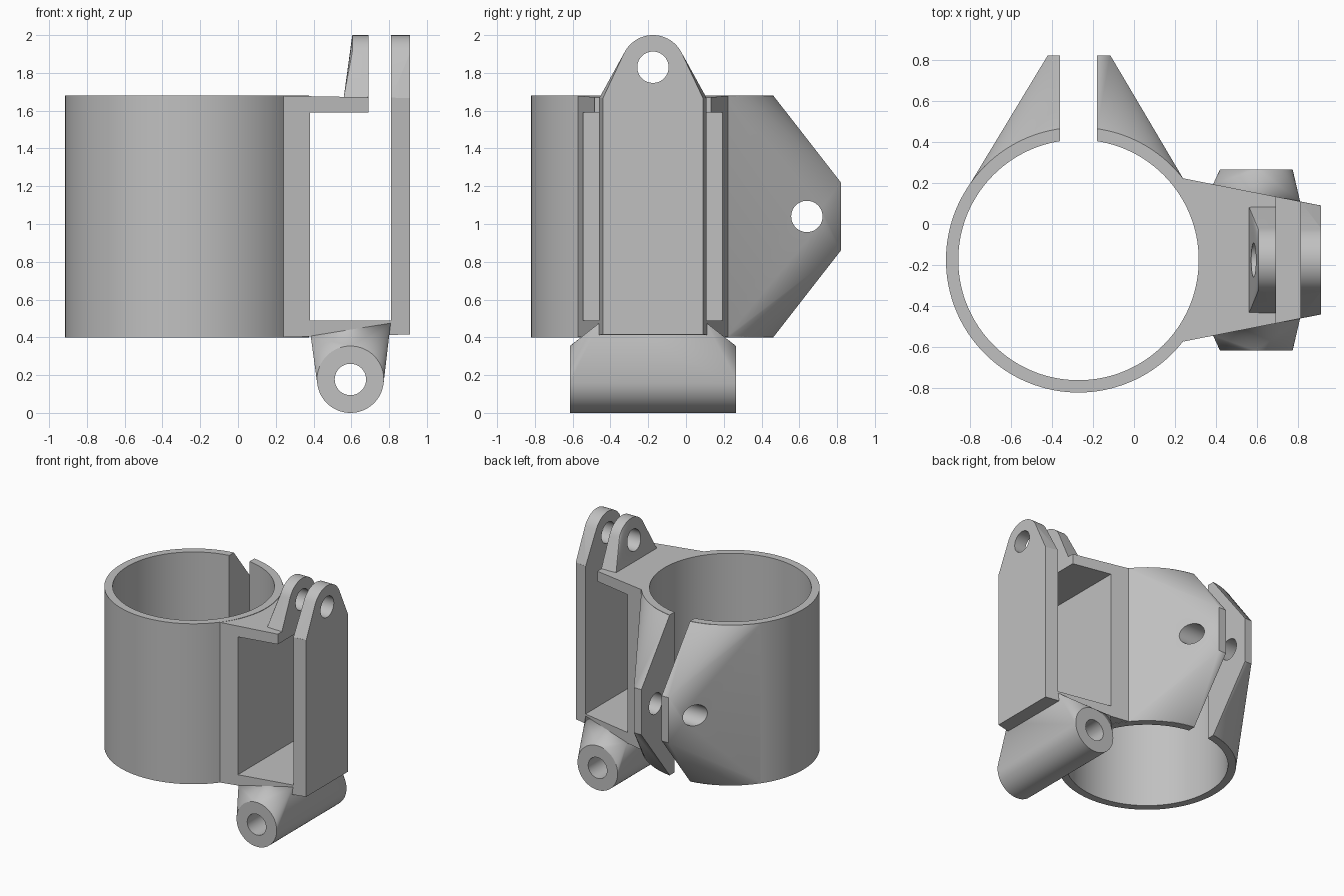
import bpy, bmesh, math

if "Cube" in bpy.data.objects:
    bpy.data.objects.remove(bpy.data.objects["Cube"], do_unlink=True)

grey = bpy.data.materials.new("plain grey")
grey.use_nodes = True
COLOUR = (0.53, 0.53, 0.53, 1)
grey.diffuse_color = COLOUR
grey.node_tree.nodes["Principled BSDF"].inputs["Base Color"].default_value = COLOUR

CX, CY = -0.27, -0.175        # ring axis (CY is also the bracket's middle plane)
R_OUT, R_IN = 0.645, 0.585
Z0, Z1 = 0.40, 1.68
HOLE = 0.083                  # bolt hole radius


def hull(name, points):
    """Solid convex hull of a set of points."""
    bm = bmesh.new()
    for p in points:
        bm.verts.new(p)
    res = bmesh.ops.convex_hull(bm, input=bm.verts[:])
    junk = {v for v in res["geom_interior"] + res["geom_unused"]
            if isinstance(v, bmesh.types.BMVert)}
    bmesh.ops.delete(bm, geom=list(junk), context='VERTS')
    bmesh.ops.dissolve_limit(bm, angle_limit=math.radians(0.2),
                             verts=bm.verts[:], edges=bm.edges[:])
    bmesh.ops.recalc_face_normals(bm, faces=bm.faces[:])
    me = bpy.data.meshes.new(name)
    bm.to_mesh(me)
    bm.free()
    me.materials.append(grey)
    ob = bpy.data.objects.new(name, me)
    bpy.context.collection.objects.link(ob)
    return ob


def disc(axis, a, b, r, lo, hi, n=64):
    """Points of two circles, at lo and hi along an axis, centred on (a, b)."""
    pts = []
    for i in range(n):
        t = 2 * math.pi * i / n
        u, v = a + r * math.cos(t), b + r * math.sin(t)
        for w in (lo, hi):
            pts.append({'x': (w, u, v), 'y': (u, w, v), 'z': (u, v, w)}[axis])
    return pts


def box(x0, x1, y0, y1, z0, z1):
    return [(x, y, z) for x in (x0, x1) for y in (y0, y1) for z in (z0, z1)]


def cut(ob, *cutters):
    """Subtract hulls from a part, then smooth its curved faces."""
    bpy.ops.object.select_all(action='DESELECT')
    bpy.context.view_layer.objects.active = ob
    ob.select_set(True)
    for pts in cutters:
        tool = hull("cutter", pts)
        tool.hide_render = True
        mod = ob.modifiers.new("cut", 'BOOLEAN')
        mod.operation, mod.solver, mod.object = 'DIFFERENCE', 'EXACT', tool
        bpy.ops.object.modifier_apply(modifier=mod.name)
        bpy.data.objects.remove(tool, do_unlink=True)
    bpy.ops.object.shade_smooth_by_angle(angle=math.radians(25))


def half_width(x):
    """Half depth of the tapering bracket at x."""
    return 0.397 + (0.265 - 0.397) * (x - 0.24) / 0.67


bore = disc('z', CX, CY, R_IN, 0, 2.2, 128)

# Split clamp ring
ring = hull("clamp_ring", disc('z', CX, CY, R_OUT, Z0, Z1, 128))
cut(ring, bore, box(-0.36, -0.18, 0, 1, 0, 2.2))

# Clamp ears, fanning from the ring to a bolted tab
for name, x_in, x_out, a0, a1 in (("left_clamp_ear", -0.18, -0.115, 37, 82),
                                  ("right_clamp_ear", -0.36, -0.42, 146, 98)):
    pts = box(x_in, x_out, 0.8, 0.82, 0.86, 1.22)[2:4] + \
        box(x_in, x_out, 0.8, 0.82, 0.86, 1.22)[6:8]
    for i in range(25):
        t = math.radians(a0 + (a1 - a0) * i / 24)
        x = CX + (R_OUT - 0.001) * math.cos(t)
        if i == 24:
            x = x_in
        y = CY + (R_OUT - 0.001) * math.sin(t)
        pts += [(x, y, Z0 + 0.001), (x, y, Z1 - 0.001)]
    cut(hull(name, pts), disc('x', 0.64, 1.04, HOLE, -1, 1))

# Tapering bracket frame with a through window and a slot in its top bar
pts = []
for x, z0, z1 in ((0.24, Z0 + 0.001, Z1 - 0.001), (0.91, 0.415, 1.667)):
    for s in (-1, 1):
        pts += [(x, CY + s * half_width(x), z) for z in (z0, z1)]
cut(hull("bracket_frame", pts), bore,
    box(0.38, 0.81, -1, 1, 0.49, 1.59),
    box(0.69, 0.81, -1, 1, 1.5, 1.8))

# Twin top lugs
pin = disc('x', CY, 1.83, HOLE, 0, 1.2)
for name, base, top, far, z in (("inner_top_lug", 0.56, 0.605, 0.69, 1.672),
                                ("outer_top_lug", 0.81, 0.81, 0.91, 1.666)):
    pts = disc('x', CY, 1.83, 0.17, top, far)
    for x in (base, far):
        w = half_width(x) if base == top else 0.257
        pts += [(x, CY - w, z), (x, CY + w, z)]
    cut(hull(name, pts), pin)

# Bottom hinge barrel, blended up into the frame's lower bar
pts = disc('y', 0.595, 0.177, 0.177, -0.615, 0.265)
for x, z in ((0.385, 0.407), (0.808, 0.475)):
    pts += [(x, CY + s * half_width(x), z) for s in (-1, 1)]
cut(hull("bottom_hinge_barrel", pts), disc('y', 0.595, 0.177, HOLE, -1, 1))
